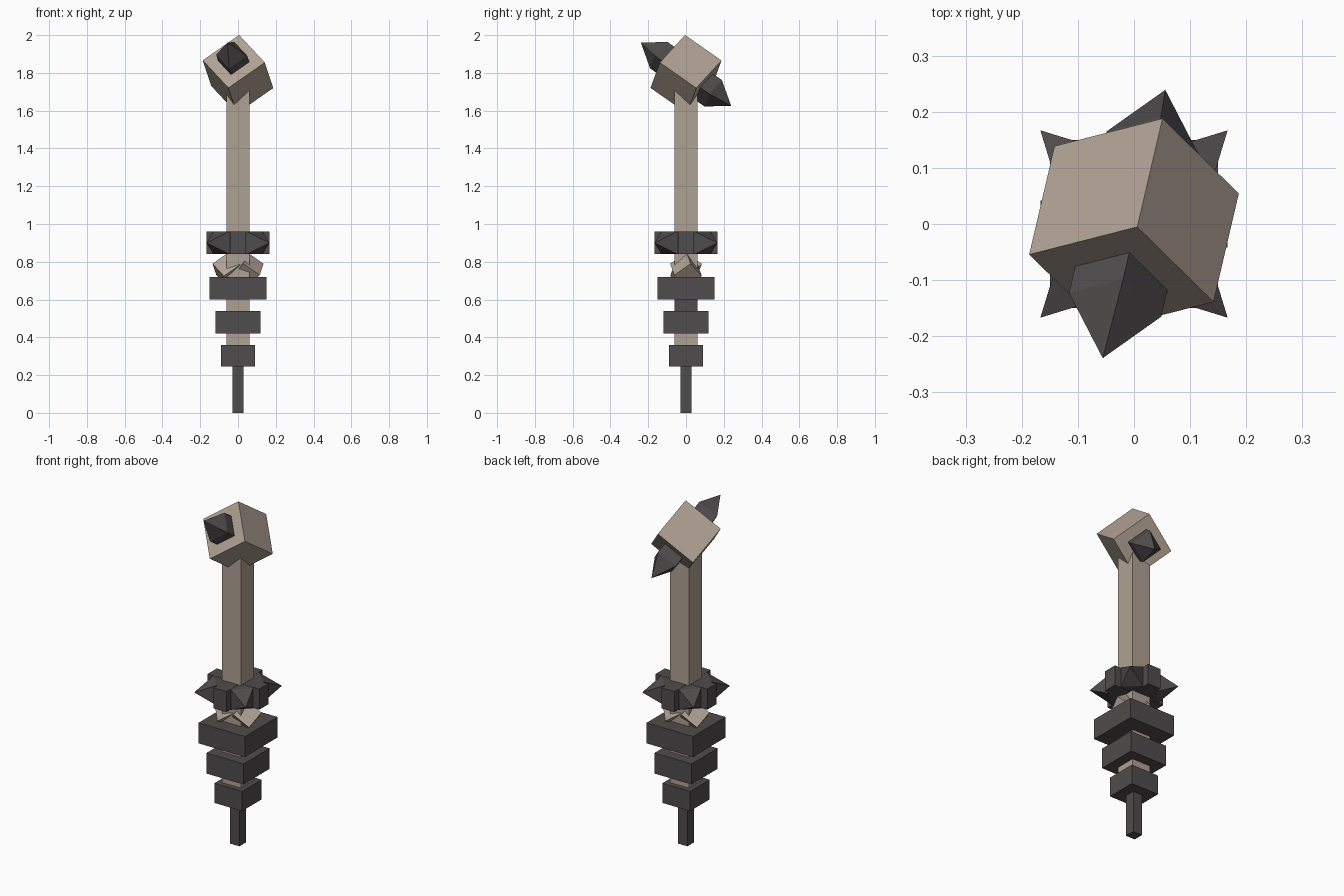
import bpy, bmesh, math
from mathutils import Matrix, Vector

if "Cube" in bpy.data.objects:
    bpy.data.objects.remove(bpy.data.objects["Cube"])


def material(name, rgb):
    m = bpy.data.materials.new(name)
    m.diffuse_color = (*rgb, 1)
    m.use_nodes = True
    m.node_tree.nodes["Principled BSDF"].inputs["Base Color"].default_value = m.diffuse_color
    return m


bone = material("pale_stone", (0.43, 0.355, 0.29))
iron = material("dark_iron", (0.078, 0.072, 0.072))


def finish(name, bm, mats, mat4=Matrix()):
    bm.transform(mat4)
    bmesh.ops.recalc_face_normals(bm, faces=bm.faces)
    me = bpy.data.meshes.new(name)
    bm.to_mesh(me)
    bm.free()
    for m in mats:
        me.materials.append(m)
    ob = bpy.data.objects.new(name, me)
    bpy.context.collection.objects.link(ob)
    return ob


def box(name, hx, hy, z0, z1, mat):
    bm = bmesh.new()
    bmesh.ops.create_cube(bm, size=1)
    m = Matrix.Translation((0, 0, (z0 + z1) / 2)) @ Matrix.Diagonal((2 * hx, 2 * hy, z1 - z0, 1))
    return finish(name, bm, [mat], m)


def cube(name, size, mat4, mat):
    bm = bmesh.new()
    bmesh.ops.create_cube(bm, size=size)
    return finish(name, bm, [mat], mat4)


def spike(name, start, base, tip, w, mat4):
    """Square bar along local +x ending in a pyramid."""
    bm = bmesh.new()
    sq = ((-w, -w), (w, -w), (w, w), (-w, w))
    a = [bm.verts.new((start, y, z)) for y, z in sq]
    b = [bm.verts.new((base, y, z)) for y, z in sq]
    t = bm.verts.new((tip, 0, 0))
    bm.faces.new(a)
    for i in range(4):
        j = (i + 1) % 4
        bm.faces.new((a[i], a[j], b[j], b[i]))
        bm.faces.new((b[i], b[j], t))
    return finish(name, bm, [iron], mat4)


# Pommel and stacked grip collars
box("pommel_rod", 0.03, 0.03, 0, 0.26, iron)
box("lower_collar", 0.09, 0.09, 0.245, 0.36, iron)
box("middle_collar", 0.12, 0.12, 0.42, 0.54, iron)
box("upper_collar", 0.15, 0.15, 0.60, 0.72, iron)

# Shaft, with one short dark side between the upper collars
box("lower_shaft", 0.06, 0.06, 0.36, 0.48, bone)
gap = box("banded_shaft", 0.06, 0.06, 0.48, 0.66, bone)
gap.data.materials.append(iron)
for p in gap.data.polygons:
    if p.normal.x > 0.9:
        p.material_index = 1
box("main_shaft", 0.06, 0.06, 0.66, 1.78, bone)

# Tilted frame: a cube balanced nearly on its corner
ex = Vector((0.045, 0.193, -0.135)).normalized()
ey = Vector((-0.192, -0.047, -0.136))
ey = (ey - ex * ey.dot(ex)).normalized()
ez = ex.cross(ey)
tilt = Matrix((ex, ey, ez)).transposed().to_4x4()

# Head block with two opposite spikes
head = Matrix.Translation((0, 0, 1.793)) @ tilt
cube("head_block", 0.24, head, bone)
for i, turn in enumerate((0, math.pi)):
    spike(f"head_spike_{i}", 0.05, 0.179, 0.297, 0.06, head @ Matrix.Rotation(turn, 4, 'Z'))

# Small tilted blocks under the guard, one on each side
for i, turn in enumerate((0, math.pi)):
    m = Matrix.Rotation(turn, 4, 'Z') @ Matrix.Translation((-0.052, 0, 0.757)) @ tilt
    cube(f"small_block_{i}", 0.107, m, bone)

# Guard: crossed bars and four diagonal spikes
box("guard_bar_x", 0.167, 0.042, 0.84, 0.96, iron)
box("guard_bar_y", 0.042, 0.167, 0.84, 0.96, iron)
for i in range(4):
    m = Matrix.Translation((0, 0, 0.90)) @ Matrix.Rotation(math.pi / 4 + i * math.pi / 2, 4, 'Z')
    spike(f"guard_spike_{i}", 0.0, 0.125, 0.236, 0.059, m)
